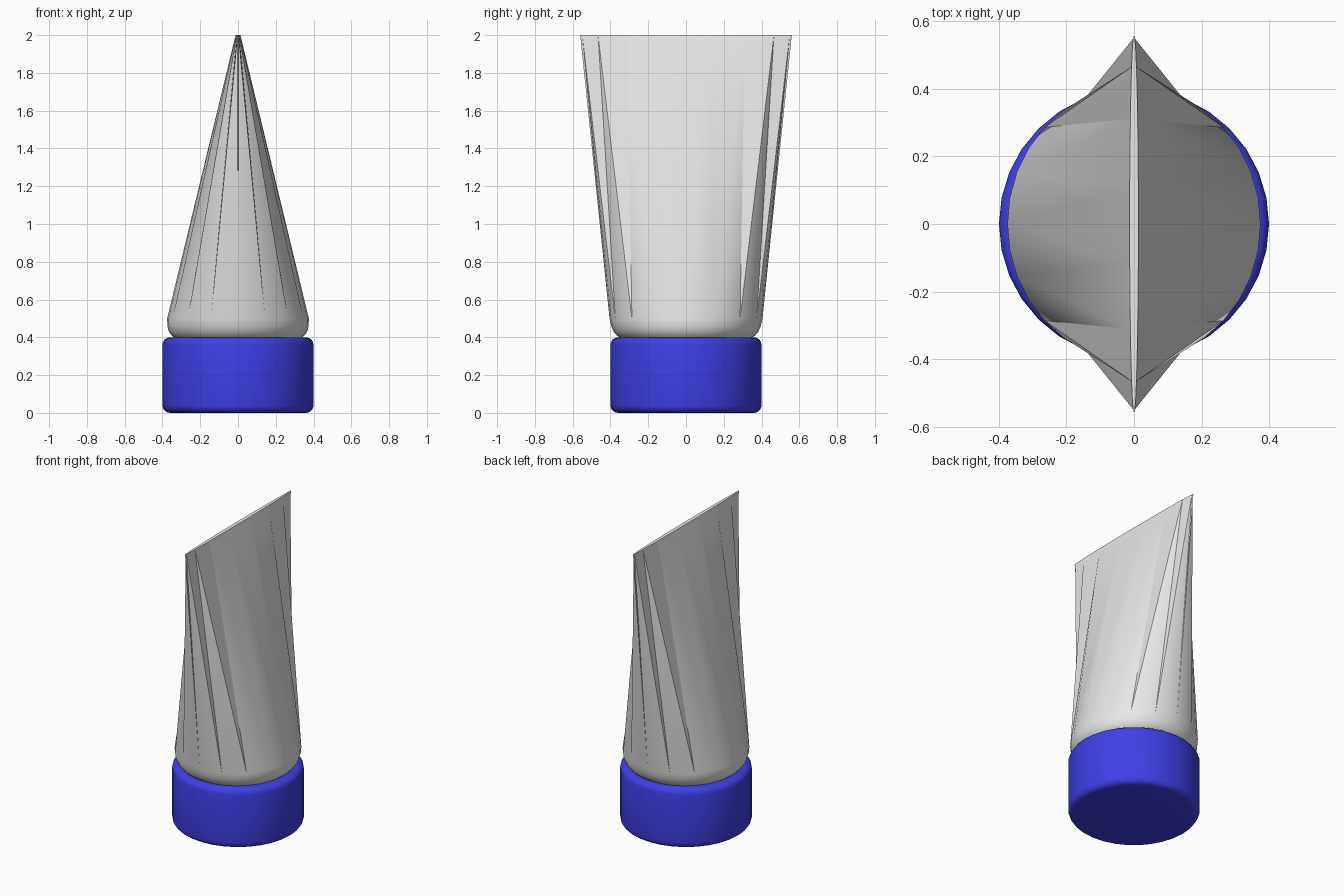
import bpy, bmesh, math

cube = bpy.data.objects.get("Cube")
if cube:
    bpy.data.objects.remove(cube, do_unlink=True)

SEGMENTS = 32


def material(name, rgb):
    m = bpy.data.materials.new(name)
    m.use_nodes = True
    m.diffuse_color = (*rgb, 1)
    m.node_tree.nodes["Principled BSDF"].inputs["Base Color"].default_value = (*rgb, 1)
    return m


def loft(name, rings, mat, zigzag_last=False):
    """Skin elliptical rings (z, x radius, y radius) and close both ends."""
    bm = bmesh.new()
    loops = []
    for z, rx, ry in rings:
        loops.append([bm.verts.new((rx * math.cos(a), ry * math.sin(a), z))
                      for a in (2 * math.pi * i / SEGMENTS for i in range(SEGMENTS))])
    for k, (low, high) in enumerate(zip(loops, loops[1:])):
        for i in range(SEGMENTS):
            j = (i + 1) % SEGMENTS
            a, b, c, d = low[i], low[j], high[j], high[i]
            if zigzag_last and k == len(loops) - 2:
                # alternating diagonals fold the twisted wall into long pleats
                tris = ((a, b, c), (a, c, d)) if i % 2 == 0 else ((a, b, d), (b, c, d))
                for t in tris:
                    bm.faces.new(t)
            else:
                bm.faces.new((a, b, c, d))
    bm.faces.new(loops[0][::-1])
    bm.faces.new(loops[-1])
    mesh = bpy.data.meshes.new(name)
    bm.to_mesh(mesh)
    bm.free()
    obj = bpy.data.objects.new(name, mesh)
    bpy.context.collection.objects.link(obj)
    mesh.materials.append(mat)
    bpy.ops.object.select_all(action='DESELECT')
    obj.select_set(True)
    bpy.context.view_layer.objects.active = obj
    bpy.ops.object.shade_smooth_by_angle(angle=math.radians(35))
    return obj


blue = material("cap blue", (0.05, 0.05, 0.8))
grey = material("tube light grey", (0.8, 0.8, 0.8))

# Cap: upright cylinder with rounded rims
R, H, B = 0.4, 0.4, 0.04
arc = [math.radians(a) for a in (0, 22.5, 45, 67.5, 90)]
lower = [(B - B * math.cos(a), R - B + B * math.sin(a)) for a in arc]
upper = [(H - z, r) for z, r in reversed(lower)]
loft("cap", [(z, r, r) for z, r in lower + upper], blue)

# Tube: rounded shoulder, then round section flattened to a thin crimped end
shoulder = [(0.395, 0.335, 0.345), (0.41, 0.352, 0.366), (0.43, 0.366, 0.383),
            (0.46, 0.374, 0.396), (0.50, 0.375, 0.405)]
loft("tube_body", shoulder + [(2.0, 0.013, 0.56)], grey, zigzag_last=True)
